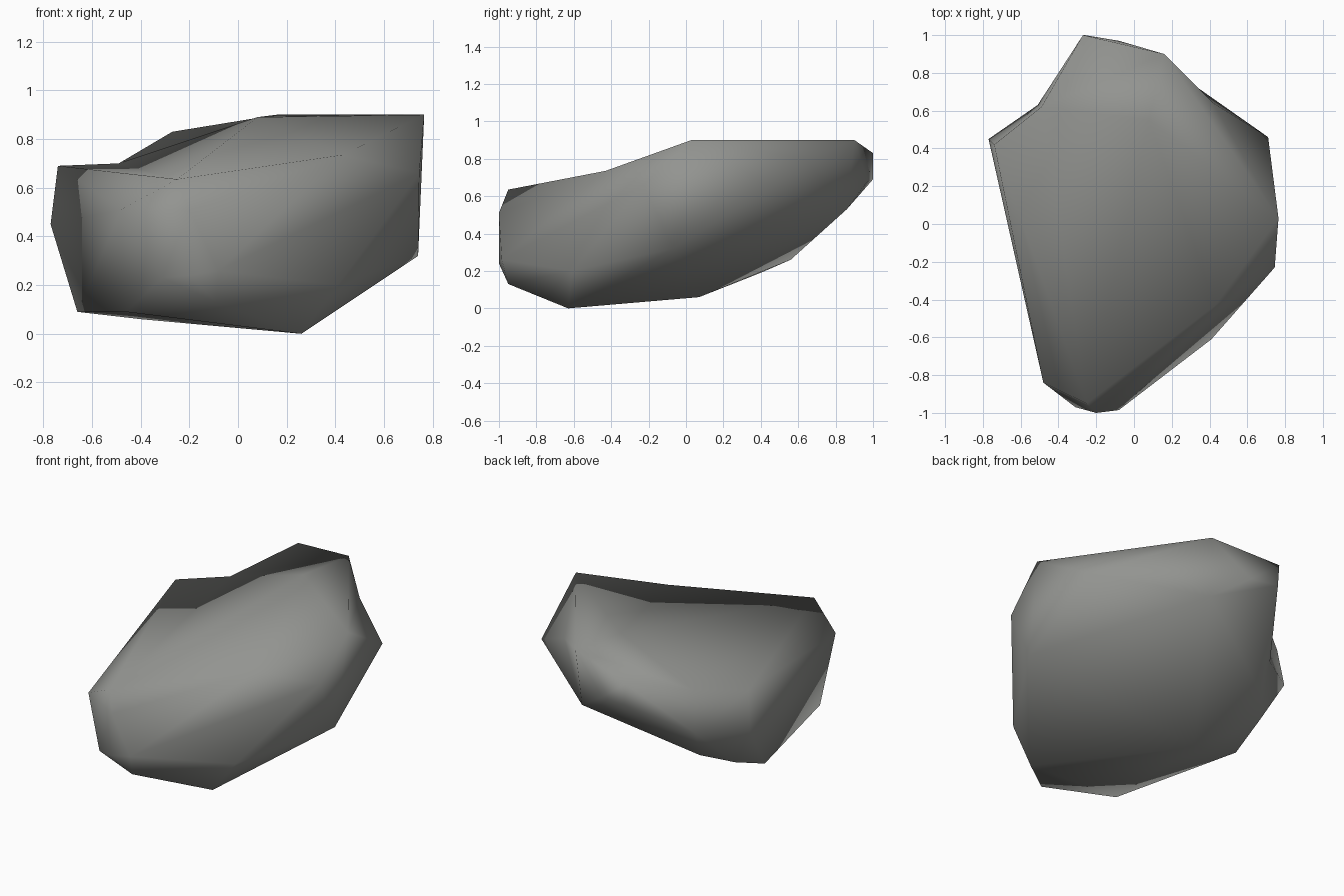
import bpy
import bmesh
from mathutils import Vector

default_cube = bpy.data.objects.get("Cube")
if default_cube:
    bpy.data.objects.remove(default_cube, do_unlink=True)


def make_material(name, colour):
    material = bpy.data.materials.new(name)
    material.use_nodes = True
    material.diffuse_color = colour
    shader = material.node_tree.nodes["Principled BSDF"]
    shader.inputs["Base Color"].default_value = colour
    shader.inputs["Roughness"].default_value = 0.9
    return material


# Corners of the sloping top plateau
plateau = [(-.25, -.95, .635), (.765, .03, .9),
           (.55, .48, .835), (.08, .55, .89), (-.74, .42, .69)]

# Blunt nose at the front
nose = [(-.48, -.84, .51), (-.2, -1, .51), (-.2, -1, .24),
        (-.31, -.97, .23), (-.08, -.985, .26), (-.09, -.95, .13)]

# Widest points around the flanks
flanks = [(.745, -.23, .66), (.74, -.07, .32), (.71, .46, .65),
          (.41, -.61, .2), (-.77, .45, .45)]

# Raised horn at the back
horn = [(-.27, 1, .83), (-.26, 1, .69), (-.08, .97, .68),
        (.16, .9, .9), (.14, .86, .53)]

# Underside, rising towards the back
underside = [(.26, -.63, 0), (-.46, -.71, .09), (-.66, .14, .09),
             (-.4, .07, .06), (-.63, .4, .19), (-.49, .56, .26)]

# Hollows: hull position, then the offset pulling it inwards
hollows = [
    ((.43, -.43, .82), (0, 0, -.085)),          # dip in the plateau rim
    ((.5, .73, .82), (-.08, -.09, -.02)),       # left of the horn
    ((-.52, .72, .8), (.03, -.1, -.1)),         # right of the horn, upper
    ((-.6, .74, .45), (.09, -.11, -.02)),       # right of the horn, lower
]


def build_rock(name, corners, hollows, material):
    """Wrap the corners in a hull, then press the hollows in."""
    bm = bmesh.new()
    for corner in corners:
        bm.verts.new(corner)
    pressed = [(bm.verts.new(place), Vector(offset)) for place, offset in hollows]
    bmesh.ops.convex_hull(bm, input=bm.verts[:], use_existing_faces=False)
    for vert, offset in pressed:
        vert.co += offset
    loose = [vert for vert in bm.verts if not vert.link_faces]
    bmesh.ops.delete(bm, geom=loose, context="VERTS")
    bmesh.ops.recalc_face_normals(bm, faces=bm.faces[:])
    for face in bm.faces:
        face.smooth = True
    mesh = bpy.data.meshes.new(name)
    bm.to_mesh(mesh)
    bm.free()
    mesh.materials.append(material)
    rock = bpy.data.objects.new(name, mesh)
    bpy.context.collection.objects.link(rock)
    return rock


stone = make_material("grey stone", (.29, .295, .28, 1))
build_rock("rock", plateau + nose + flanks + horn + underside, hollows, stone)
